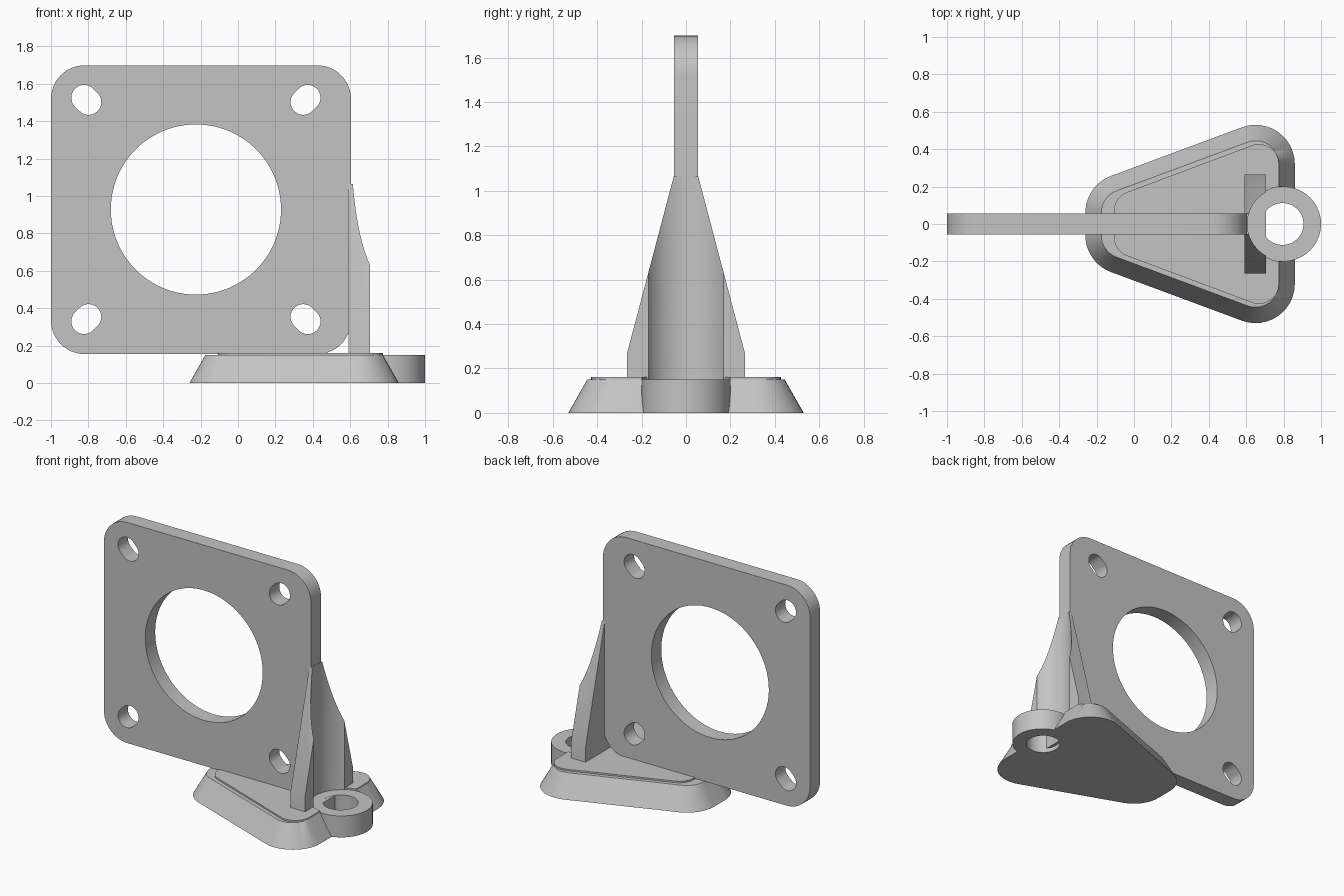
import bpy
import math
from mathutils import Vector

cube = bpy.data.objects.get("Cube")
if cube:
    bpy.data.objects.remove(cube, do_unlink=True)

grey = bpy.data.materials.new("plain grey")
grey.use_nodes = True
colour = (0.55, 0.55, 0.55, 1.0)
grey.diffuse_color = colour
grey.node_tree.nodes["Principled BSDF"].inputs["Base Color"].default_value = colour


def rounded(centres, radius, steps=12):
    """Outline around counter-clockwise corner circles."""
    pts, n = [], len(centres)

    def normal(i):
        a, b = Vector(centres[i % n]), Vector(centres[(i + 1) % n])
        return math.atan2(-(b - a).x, (b - a).y)

    for i, (cx, cy) in enumerate(centres):
        start = normal(i - 1)
        sweep = (normal(i) - start) % math.tau
        for k in range(steps + 1):
            a = start + sweep * k / steps
            pts.append((cx + radius * math.cos(a), cy + radius * math.sin(a)))
    return pts


def circle(cx, cy, radius, steps=64):
    return [(cx + radius * math.cos(math.tau * k / steps),
             cy + radius * math.sin(math.tau * k / steps)) for k in range(steps)]


def loft(name, layers, place=lambda u, v, w: (u, v, w)):
    """Solid from (outline, height) layers of equal point count."""
    n = len(layers[0][0])
    verts = [place(u, v, w) for outline, w in layers for u, v in outline]
    faces = [list(range(n))[::-1], list(range(len(verts) - n, len(verts)))]
    for j in range(len(layers) - 1):
        for i in range(n):
            k = (i + 1) % n
            faces.append([j * n + i, j * n + k, (j + 1) * n + k, (j + 1) * n + i])
    mesh = bpy.data.meshes.new(name)
    mesh.from_pydata(verts, [], faces)
    mesh.materials.append(grey)
    obj = bpy.data.objects.new(name, mesh)
    bpy.context.collection.objects.link(obj)
    return obj


def activate(obj):
    bpy.ops.object.select_all(action="DESELECT")
    obj.select_set(True)
    bpy.context.view_layer.objects.active = obj


def cut(obj, cutter):
    cutter.hide_render = True
    mod = obj.modifiers.new("cut", "BOOLEAN")
    mod.operation = "DIFFERENCE"
    mod.solver = "EXACT"
    mod.object = cutter
    activate(obj)
    bpy.ops.object.modifier_apply(modifier=mod.name)
    bpy.data.objects.remove(cutter, do_unlink=True)


def upright(u, v, w):
    return (u, -w, v)


def sideways(u, v, w):
    return (w, u, v)


# Mounting plate with a large bore and four slotted screw holes
T = 0.055
mid_x, mid_z = -0.198, 0.927
hx, hz, corner = 0.802, 0.772, 0.18
signs = [(-1, -1), (1, -1), (1, 1), (-1, 1)]
plate = loft("mounting_plate", [
    (rounded([(mid_x + sx * (hx - corner), mid_z + sz * (hz - corner)) for sx, sz in signs],
             corner), w) for w in (-T, T)], upright)
bore_x, bore_z, spacing, slot = -0.225, 0.928, 0.586, 0.012
cut(plate, loft("bore_cutter",
                [(circle(bore_x, bore_z, 0.455, 96), w) for w in (-0.2, 0.2)], upright))
for sx, sz in signs:
    ends = [(bore_x + sx * (spacing + d), bore_z + sz * (spacing + d)) for d in (-slot, slot)]
    cut(plate, loft("slot_cutter",
                    [(rounded(ends, 0.068, 20), w) for w in (-0.2, 0.2)], upright))


# Tapered foot with a slightly raised pad
def trapezoid(x0, y0, x1, y1):
    return [(x0, -y0), (x1, -y1), (x1, y1), (x0, y0)]


foot_shape = trapezoid(-0.05, 0.06, 0.65, 0.32)
pad = rounded(trapezoid(0.0, 0.07, 0.668, 0.32), 0.107)
foot = loft("foot", [(rounded(foot_shape, 0.21), 0), (rounded(foot_shape, 0.125), 0.15),
                     (pad, 0.151), (pad, 0.162)])
eye_x, eye_r = 0.8, 0.2
cut(foot, loft("eye_clearance_cutter", [(circle(eye_x, 0, eye_r), z) for z in (-0.1, 0.4)]))

# Screw eye set into the wide end of the foot
eye = loft("screw_eye", [(circle(eye_x, 0, eye_r), z) for z in (0, 0.15)])
cut(eye, loft("eye_hole_cutter", [(circle(0.794, 0, 0.112), z) for z in (-0.1, 0.4)]))

# Tapered brace, hollowed to clear the screw
half = [(0.265, 0.03), (0.265, 0.27), (T, 1.065)]
brace_shape = half + [(-y, z) for y, z in reversed(half)]
brace = loft("brace", [(brace_shape, x) for x in (0.592, 0.705)], sideways)
cut(brace, loft("screw_clearance_cutter",
                [(circle(eye_x, 0, 0.194), z) for z in (0.149, 1.5)]))

# Smooth the curved walls and keep the edges crisp
for obj in (plate, foot, eye, brace):
    activate(obj)
    bpy.ops.object.shade_smooth_by_angle(angle=math.radians(25))
